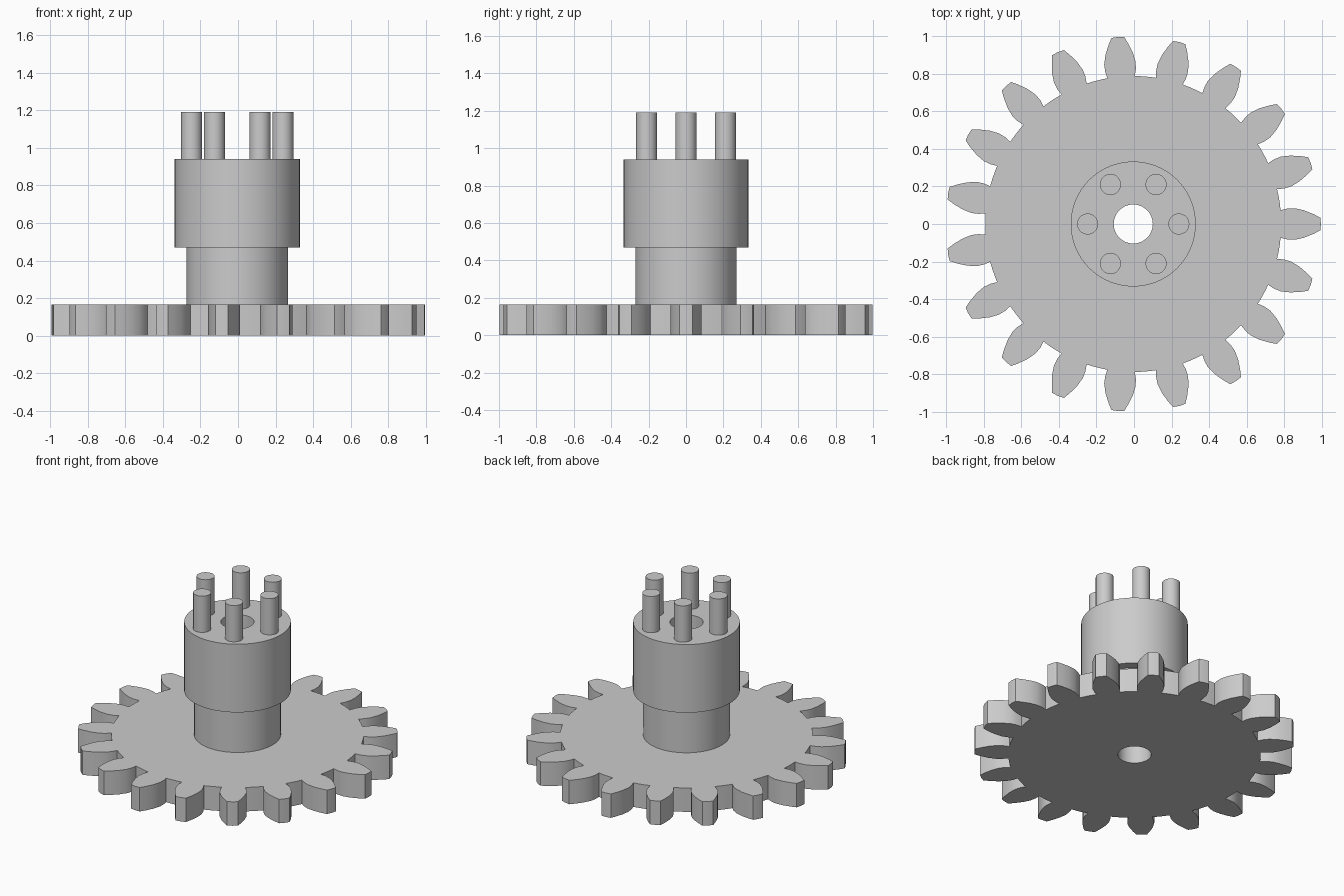
import bpy
import bmesh
from math import cos, sin, pi, radians, atan2, hypot

if "Cube" in bpy.data.objects:
    bpy.data.objects.remove(bpy.data.objects["Cube"], do_unlink=True)

CENTRE_X = -0.004
TEETH = 19
GEAR_TOP, COLLAR_TOP, BARREL_TOP, PIN_TOP = 0.165, 0.47, 0.94, 1.19
BORE, COLLAR, BARREL = 0.104, 0.271, 0.333
SEGMENTS = 64

grey = bpy.data.materials.new("plain_grey")
grey.use_nodes = True
colour = (0.6, 0.6, 0.6, 1)
grey.diffuse_color = colour
grey.node_tree.nodes["Principled BSDF"].inputs["Base Color"].default_value = colour


def finish(bm, name):
    """Turn a bmesh into a shaded, coloured object on the gear axis."""
    bmesh.ops.recalc_face_normals(bm, faces=bm.faces[:])
    mesh = bpy.data.meshes.new(name)
    bm.to_mesh(mesh)
    bm.free()
    mesh.materials.append(grey)
    obj = bpy.data.objects.new(name, mesh)
    bpy.context.collection.objects.link(obj)
    obj.location.x = CENTRE_X
    bpy.ops.object.select_all(action="DESELECT")
    obj.select_set(True)
    bpy.context.view_layer.objects.active = obj
    bpy.ops.object.shade_smooth_by_angle(angle=radians(25))
    return obj


def add_loop(bm, polar):
    """Closed edge loop at z = 0 from (radius, angle) pairs."""
    verts = [bm.verts.new((r * cos(a), r * sin(a), 0)) for r, a in polar]
    return [bm.edges.new((v, verts[(i + 1) % len(verts)])) for i, v in enumerate(verts)]


# Toothed wheel: one tooth flank (radial distance, half width), mirrored and repeated
flank = [(0.785, 0.073), (0.82, 0.082), (0.86, 0.084),
         (0.91, 0.073), (0.96, 0.053), (0.997, 0.034)]
half = [(hypot(x, w), atan2(w, x)) for x, w in flank]
pitch = 2 * pi / TEETH
tooth = [(r, -a) for r, a in half] + [(1.0, 0)] + [(r, a) for r, a in reversed(half)]
root_radius, root_angle = half[0]
gap = pitch - 2 * root_angle
tooth += [(root_radius, root_angle + gap * k / 3) for k in (1, 2)]
outline = [(r, a + i * pitch) for i in range(TEETH) for r, a in tooth]

bm = bmesh.new()
edges = add_loop(bm, outline)
edges += add_loop(bm, [(BORE, 2 * pi * i / SEGMENTS) for i in range(SEGMENTS)])
bmesh.ops.triangle_fill(bm, use_beauty=True, edges=edges, normal=(0, 0, 1))
raised = bmesh.ops.extrude_face_region(bm, geom=bm.faces[:], use_keep_orig=True)["geom"]
bmesh.ops.translate(bm, vec=(0, 0, GEAR_TOP),
                    verts=[g for g in raised if isinstance(g, bmesh.types.BMVert)])
finish(bm, "toothed_wheel")

# Stepped hub: collar and wider barrel turned around the bore
profile = [(BORE, GEAR_TOP), (COLLAR, GEAR_TOP), (COLLAR, COLLAR_TOP),
           (BARREL, COLLAR_TOP), (BARREL, BARREL_TOP), (BORE, BARREL_TOP)]
bm = bmesh.new()
rings = [[bm.verts.new((r * cos(2 * pi * i / SEGMENTS), r * sin(2 * pi * i / SEGMENTS), z))
          for i in range(SEGMENTS)] for r, z in profile]
for k, ring in enumerate(rings):
    above = rings[(k + 1) % len(rings)]
    for i in range(SEGMENTS):
        j = (i + 1) % SEGMENTS
        bm.faces.new((ring[i], ring[j], above[j], above[i]))
finish(bm, "stepped_hub")

# Six drive pins standing on the hub
for i in range(6):
    bm = bmesh.new()
    bmesh.ops.create_cone(bm, cap_ends=True, segments=32, radius1=0.056, radius2=0.056,
                          depth=PIN_TOP - BARREL_TOP)
    angle = i * pi / 3
    bmesh.ops.translate(bm, verts=bm.verts[:], vec=(
        0.243 * cos(angle), 0.243 * sin(angle), (PIN_TOP + BARREL_TOP) / 2))
    finish(bm, f"drive_pin_{i + 1}")
